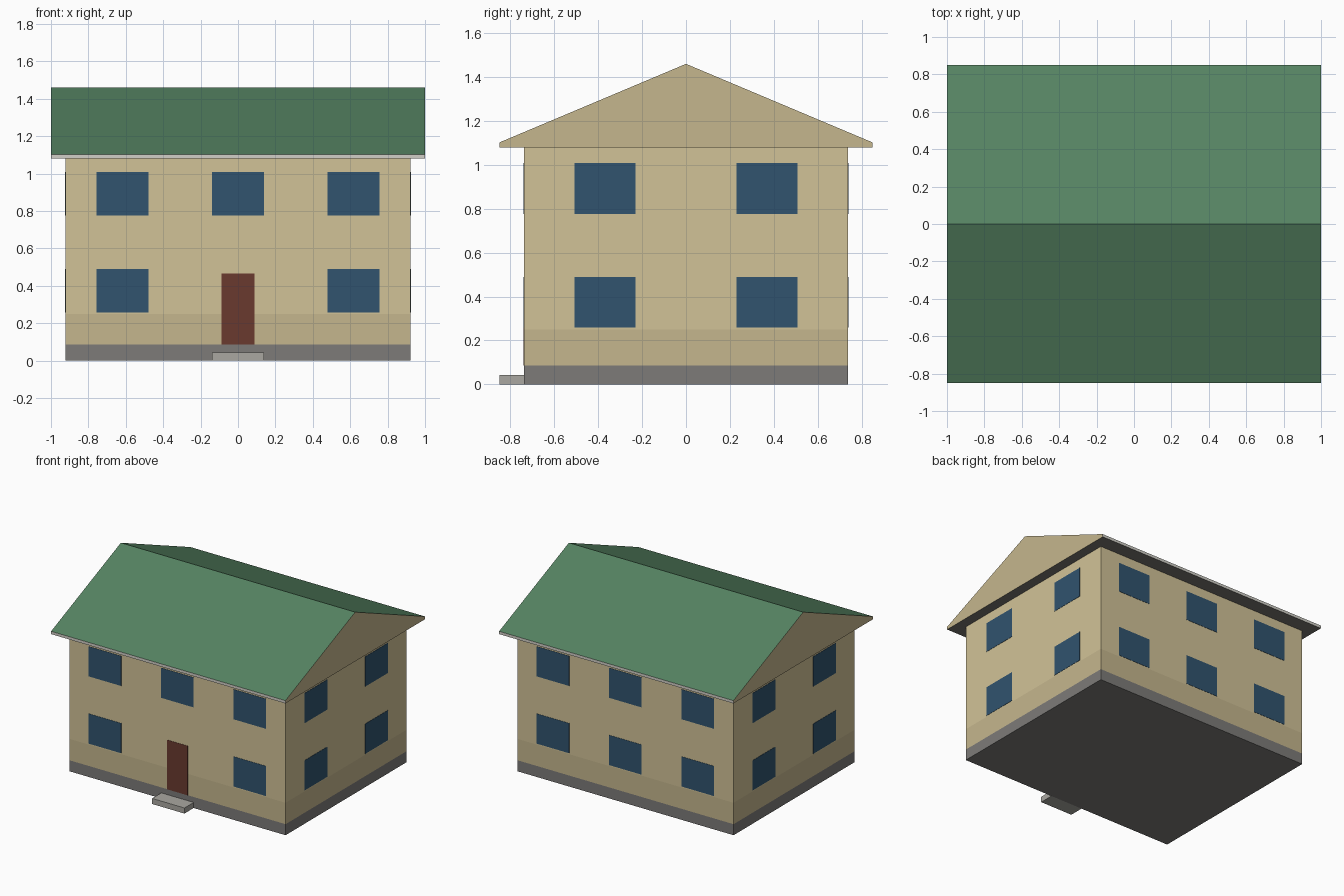
import bpy
import bmesh

if "Cube" in bpy.data.objects:
    bpy.data.objects.remove(bpy.data.objects["Cube"])

HX, HY = 0.923, 0.738          # wall half sizes
EAVE_X, EAVE_Y = 1.0, 0.85     # roof half sizes
Z_BASE, Z_BAND, Z_EAVE, Z_FASCIA, Z_RIDGE = 0.085, 0.25, 1.08, 1.102, 1.46
PROUD = 0.002                  # how far panes stand off the wall


def material(name, rgb):
    m = bpy.data.materials.new(name)
    m.diffuse_color = [(c / 255) ** 2.2 for c in rgb] + [1]
    m.use_nodes = True
    m.node_tree.nodes["Principled BSDF"].inputs["Base Color"].default_value = m.diffuse_color
    return m


CREAM = material("cream_wall", (208, 193, 150))
TAN = material("tan_wall", (196, 181, 140))
GREEN = material("green_roof", (86, 130, 98))
BLUE = material("window_glass", (52, 84, 110))
RED = material("door_wood", (105, 60, 50))
STONE = material("stone", (124, 122, 120))
STEP = material("step_stone", (168, 166, 160))
TRIM = material("trim", (208, 206, 198))
SOFFIT = material("soffit_grey", (120, 117, 112))


def make_object(name, bm, mats):
    bmesh.ops.recalc_face_normals(bm, faces=bm.faces)
    mesh = bpy.data.meshes.new(name)
    bm.to_mesh(mesh)
    bm.free()
    for m in mats:
        mesh.materials.append(m)
    ob = bpy.data.objects.new(name, mesh)
    bpy.context.collection.objects.link(ob)
    return ob


def box(name, lo, hi, mat):
    bm = bmesh.new()
    bmesh.ops.create_cube(bm, size=1)
    for v in bm.verts:
        v.co = [(a + b) / 2 + c * (b - a) for a, b, c in zip(lo, hi, v.co)]
    return make_object(name, bm, [mat])


# Stacked wall courses
for name, z0, z1, mat in (("foundation", 0, Z_BASE, STONE),
                          ("lower_wall", Z_BASE, Z_BAND, TAN),
                          ("upper_wall", Z_BAND, Z_EAVE, CREAM)):
    box(name, (-HX, -HY, z0), (HX, HY, z1), mat)

# Gable roof: extruded five-sided profile, coloured by face direction
bm = bmesh.new()
profile = [(-EAVE_Y, Z_EAVE), (EAVE_Y, Z_EAVE), (EAVE_Y, Z_FASCIA),
           (0, Z_RIDGE), (-EAVE_Y, Z_FASCIA)]
gable = bm.faces.new([bm.verts.new((-EAVE_X, y, z)) for y, z in profile])
ext = bmesh.ops.extrude_face_region(bm, geom=[gable], use_keep_orig=True)
for v in ext["geom"]:
    if isinstance(v, bmesh.types.BMVert):
        v.co.x = EAVE_X
bmesh.ops.recalc_face_normals(bm, faces=bm.faces)
for f in bm.faces:
    n = f.normal
    if abs(n.x) > 0.5:
        f.material_index = 1      # gable ends
    elif n.z > 0.5:
        f.material_index = 0      # slopes
    elif n.z < -0.5:
        f.material_index = 3      # soffit
    else:
        f.material_index = 2      # eave fascia
make_object("roof", bm, [GREEN, TAN, TRIM, SOFFIT])

# Windows: two rows on every wall, door takes the middle front opening
W, H = 0.139, 0.1155
for row, z in (("lower", 0.3735), ("upper", 0.8925)):
    for side, s in (("front", -1), ("back", 1)):
        y0, y1 = sorted((s * (HY - 0.01), s * (HY + PROUD)))
        for x in (-0.618, 0, 0.618):
            if (row, side, x) != ("lower", "front", 0):
                box(f"{side}_{row}_window", (x - W, y0, z - H),
                    (x + W, y1, z + H), BLUE)
    for side, s in (("left", -1), ("right", 1)):
        x0, x1 = sorted((s * (HX - 0.01), s * (HX + PROUD)))
        for y in (-0.37, 0.37):
            box(f"{side}_{row}_window", (x0, y - W, z - H),
                (x1, y + W, z + H), BLUE)

# Front door and step
box("front_door", (-0.089, -HY - PROUD, Z_BASE), (0.089, -HY + 0.01, 0.466), RED)
box("door_step", (-0.138, -EAVE_Y, 0), (0.138, -HY, 0.043), STEP)
